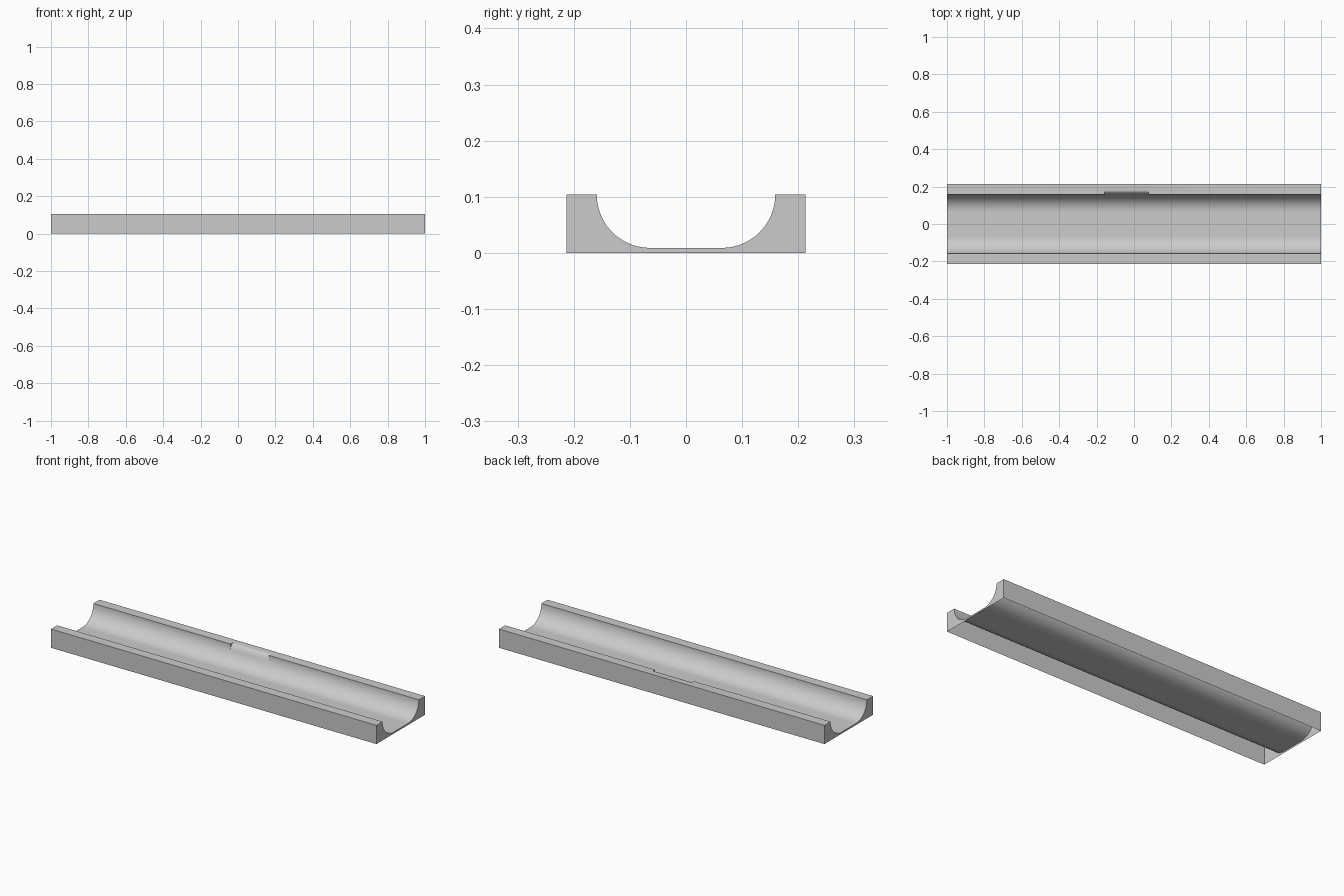
import bpy, bmesh
from math import sin, cos, pi, sqrt

if "Cube" in bpy.data.objects:
    bpy.data.objects.remove(bpy.data.objects["Cube"])

HW, H = 0.213, 0.104        # half width and height
FLOOR, R = 0.009, 0.095     # trough floor height, corner radius
CY = 0.159 - R              # corner arc centre
N = 48
NOTCH_Z = 0.07              # where the rim notch starts


def profile(notched):
    # right half of the cross-section, from floor to outer base
    arc = [(CY + R * sin(a), FLOOR + R * (1 - cos(a)) * (H - FLOOR) / R)
           for a in (pi / 2 * i / N for i in range(N + 1))]
    outer = [(HW, H), (HW, 0)]
    left = [(-y, z) for y, z in reversed(arc + outer)]
    if notched:
        # rounded finger notch in the back rim
        cut = []
        for y, z in arc:
            t = min(1, max(0, (z - NOTCH_Z) / (H - NOTCH_Z)))
            cut.append((y + 0.022 * (1 - sqrt(1 - t * t)), z))
        arc = cut
    return left + arc + outer


bm = bmesh.new()
sections = [(-1, False), (-0.157, False), (-0.157, True),
            (0.078, True), (0.078, False), (1, False)]
rings = [[bm.verts.new((x, y, z)) for y, z in profile(n)] for x, n in sections]

# skin between sections (underside stays open)
for a, b in zip(rings, rings[1:]):
    for i in range(len(a) - 1):
        bm.faces.new((a[i], a[i + 1], b[i + 1], b[i]))

# end caps
bm.faces.new(rings[0])
bm.faces.new(rings[-1][::-1])

bmesh.ops.remove_doubles(bm, verts=bm.verts, dist=1e-6)
bmesh.ops.dissolve_degenerate(bm, edges=bm.edges, dist=1e-6)
bmesh.ops.recalc_face_normals(bm, faces=bm.faces)

# make the floor face up
bm.faces.ensure_lookup_table()
floor = max((f for f in bm.faces
             if abs(f.normal.z) > 0.99 and f.calc_center_median().z < 0.02),
            key=lambda f: f.calc_area())
if floor.normal.z < 0:
    bmesh.ops.reverse_faces(bm, faces=bm.faces)

mesh = bpy.data.meshes.new("trough")
bm.to_mesh(mesh)
bm.free()
obj = bpy.data.objects.new("trough", mesh)
bpy.context.collection.objects.link(obj)
bpy.context.view_layer.objects.active = obj
obj.select_set(True)
bpy.ops.object.shade_smooth_by_angle(angle=pi / 6)
